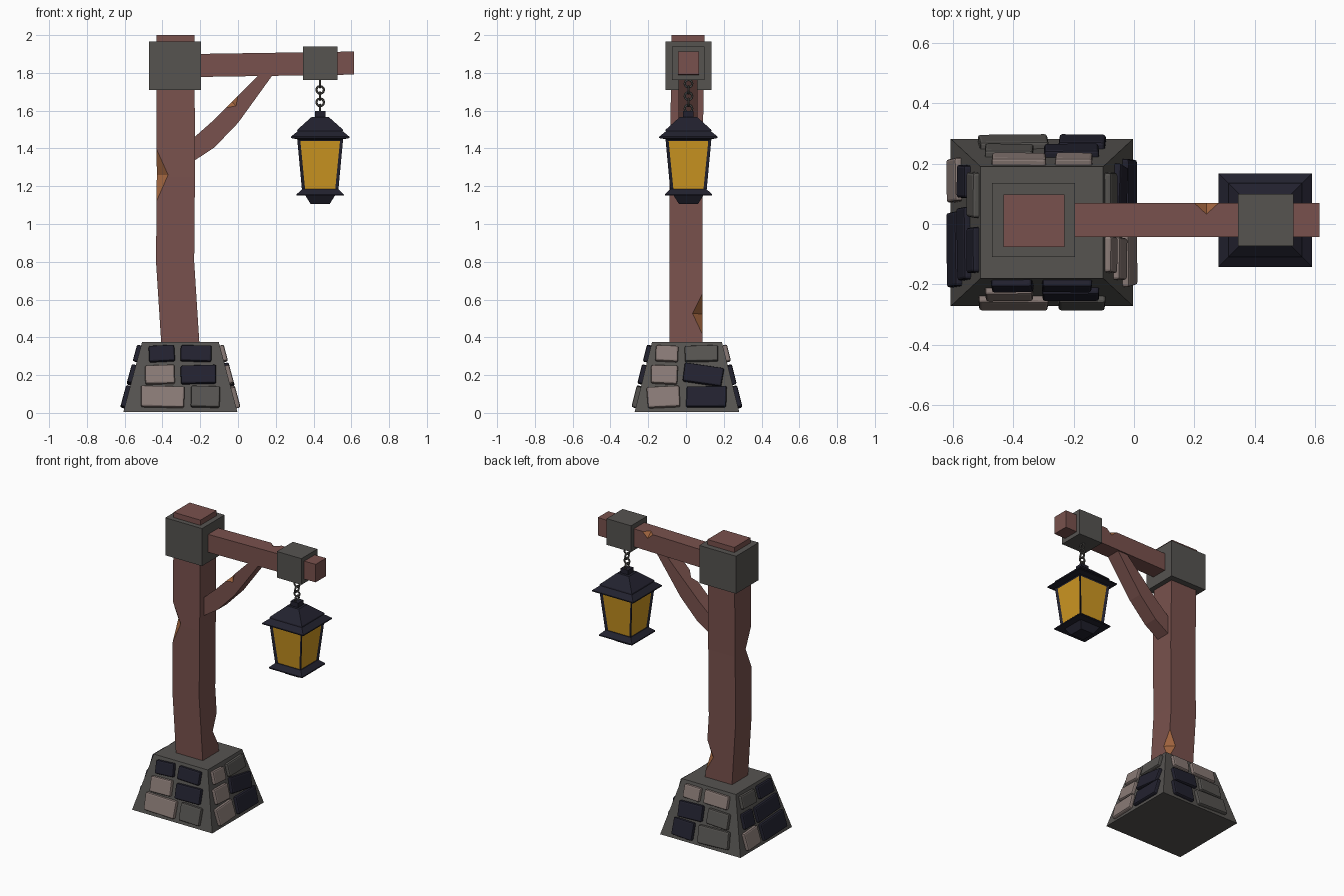
import bpy, bmesh, math, random
from mathutils import Vector

if "Cube" in bpy.data.objects:
    bpy.data.objects.remove(bpy.data.objects["Cube"])

random.seed(4)


def mat(name, r, g, b):
    m = bpy.data.materials.new(name)
    m.diffuse_color = (r, g, b, 1)
    m.use_nodes = True
    m.node_tree.nodes["Principled BSDF"].inputs["Base Color"].default_value = m.diffuse_color
    return m


WOOD = mat("brown wood", 0.19, 0.083, 0.074)
CHIP = mat("fresh orange wood", 0.36, 0.13, 0.05)
GREY = mat("grey stone", 0.092, 0.087, 0.081)
LIGHT = mat("light stone", 0.25, 0.195, 0.18)
DARK = mat("dark iron", 0.016, 0.0155, 0.028)
GLASS = mat("amber glass", 0.62, 0.31, 0.016)


def finish(bm, name, *mats):
    bmesh.ops.recalc_face_normals(bm, faces=bm.faces[:])
    me = bpy.data.meshes.new(name)
    bm.to_mesh(me)
    bm.free()
    for m in mats:
        me.materials.append(m)
    ob = bpy.data.objects.new(name, me)
    bpy.context.collection.objects.link(ob)
    return ob


def loft(sections):
    """Closed solid through a list of four-point sections."""
    bm = bmesh.new()
    rings = [[bm.verts.new(p) for p in s] for s in sections]
    bm.faces.new(rings[0])
    bm.faces.new(rings[-1])
    for a, b in zip(rings, rings[1:]):
        for i in range(4):
            j = (i + 1) % 4
            bm.faces.new((a[i], a[j], b[j], b[i]))
    bmesh.ops.recalc_face_normals(bm, faces=bm.faces[:])
    return bm


def rect(cx, cy, hx, hy, z):
    """Level rectangle given by centre, half sizes and height."""
    return [(cx + i * hx, cy + j * hy, z) for i, j in ((-1, -1), (1, -1), (1, 1), (-1, 1))]


def box(name, cx, cy, hx, hy, z0, z1, m):
    return finish(loft([rect(cx, cy, hx, hy, z) for z in (z0, z1)]), name, m)


def notch(ob, top, low, deep, inward):
    """Cut a V-shaped chip across an edge running from low to top."""
    top, low, inward = Vector(top), Vector(low), Vector(inward).normalized()
    mid = (top + low) / 2
    side = (top - low).cross(inward).normalized() * 0.15
    ring = [top, mid + inward * deep, low, mid - inward * deep]
    bm = loft([[p - side for p in ring], [p + side for p in ring]])
    for f in bm.faces:
        f.material_index = 1
    cutter = finish(bm, "chip_cutter", WOOD, CHIP)
    cutter.hide_render = True
    mod = ob.modifiers.new("chip", 'BOOLEAN')
    mod.operation = 'DIFFERENCE'
    mod.solver = 'EXACT'
    mod.object = cutter
    bpy.context.view_layer.objects.active = ob
    bpy.ops.object.modifier_apply(modifier=mod.name)
    bpy.data.objects.remove(cutter)


# Stone base core
BX, BY = -0.305, 0.005
finish(loft([rect(BX, BY, .302, .277, .005), rect(BX, BY, .203, .185, .375)]),
       "base_core", GREY)


def stone(name, t, n, dist, run, u, zc, w, h, tilt, m):
    """Rounded slab lying on a sloping side; u runs along t, n points outward."""
    slope = (Vector((0, 0, .37)) - n * run).normalized()
    out = (n * .37 + Vector((0, 0, run))).normalized()
    c = Vector((BX, BY, zc)) + t * u + n * (dist - run * zc / .37)
    ca, sa = math.cos(math.radians(tilt)), math.sin(math.radians(tilt))
    a, b = (t * ca + slope * sa) * w / 2, (slope * ca - t * sa) * h / 2
    corners = [c + a * i * random.uniform(.94, 1) + b * j * random.uniform(.94, 1)
               for i, j in ((-1, -1), (1, -1), (1, 1), (-1, 1))]
    bm = loft([[p - out * .02 for p in corners], [p + out * .024 for p in corners]])
    bmesh.ops.bevel(bm, geom=bm.edges[:], offset=.009, segments=2,
                    affect='EDGES', profile=.5)
    finish(bm, name, m)


# Two stones in each of three rows per side; colours run row by row from the bottom
KINDS = {"L": LIGHT, "D": DARK, "G": GREY}
for s, (side, colours) in enumerate((("front", "LGLDDD"), ("right", "LDLDLG"),
                                     ("back", "GDGDLL"), ("left", "DLDDDG"))):
    ang = math.pi / 2 * (s - 1)
    n = Vector((round(math.cos(ang)), round(math.sin(ang)), 0))
    t = Vector((abs(n.y), abs(n.x), 0))
    dist, run = (.302, .1) if n.x else (.277, .092)
    splits = ((.04, -.015, -.015), (-.02, -.035, -.03),
              (.04, -.01, .03), (.05, .065, 0))[s]
    for row, split in enumerate(splits):
        reach = .213 - .022 * row
        zc, h = .082 + .121 * row - .003 * row * row, .118 - .014 * row
        for k, (u0, u1) in enumerate(((-reach, split - .014), (split + .014, reach))):
            tilt = -9 if (side, row, k) == ("right", 1, 1) else random.uniform(-3, 3)
            stone(f"stone_{side}_{row + 1}_{k + 1}", t, n, dist, run, (u0 + u1) / 2,
                  zc, u1 - u0, h, tilt, KINDS[colours[row * 2 + k]])

# Slightly bent post with two chipped edges
post = finish(loft([rect(x, y, .101, .0865, z) for x, y, z in (
    (-.301, 0, .30), (-.333, 0, .80), (-.329, 0, 1.25), (-.331, .011, 2))]),
    "post", WOOD, CHIP)
notch(post, (-.431, -.086, 1.40), (-.431, -.087, 1.12), .043, (1, 1, 0))
notch(post, (-.221, .086, .63), (-.209, .086, .42), .036, (-1, -1, 0))

# Cross arm with a chip on its top back edge
arm = finish(loft([[(x, y, z + d) for y, d in ((-.043, 0), (.069, 0), (.069, .122), (-.043, .122))]
                   for x, z in ((-.30, 1.777), (.615, 1.791))]), "cross_arm", WOOD, CHIP)
notch(arm, (.28, .069, 1.908), (.20, .069, 1.907), .026, (0, -1, -1))

# Curved brace below the arm: upper and lower edge points
path = [(-.27, 1.425, -.27, 1.31), (-.14, 1.54, -.125, 1.405),
        (-.06, 1.62, 0, 1.535), (.125, 1.805, .195, 1.805)]
brace = finish(loft([[(xu, -.04, zu), (xu, .06, zu), (xl, .06, zl), (xl, -.04, zl)]
                     for xu, zu, xl, zl in path]), "brace", WOOD, CHIP)
notch(brace, (0, -.04, 1.68), (-.065, -.04, 1.615), .022, (.7, 1, -.7))

# Collars on post and arm
box("post_collar", -.333, .013, .138, .122, 1.71, 1.965, GREY)
box("arm_collar", .436, .013, .092, .086, 1.762, 1.94, GREY)

# Chain of alternating links
LX, LY = 0.435, 0.013
for k in range(5):
    bpy.ops.mesh.primitive_torus_add(
        major_radius=.02, minor_radius=.006, major_segments=12, minor_segments=6,
        location=(LX, LY, 1.743 - .033 * k),
        rotation=(math.pi / 2, 0, 0 if k % 2 else math.pi / 2))
    link = bpy.context.object
    link.name = f"chain_link_{k + 1}"
    link.data.materials.append(GREY)


def square_stack(*profile):
    return loft([rect(LX, LY, h, h, z) for h, z in profile])


# Lantern roof, cap and foot
finish(square_stack((.118, 1.448), (.155, 1.455), (.155, 1.462), (.108, 1.50)),
       "lantern_eave", DARK)
finish(square_stack((.122, 1.492), (.12, 1.50), (.045, 1.567)), "lantern_roof", DARK)
finish(square_stack((.028, 1.56), (.028, 1.598)), "lantern_cap", DARK)
finish(square_stack((.125, 1.15), (.125, 1.157), (.095, 1.185)), "lantern_lip", DARK)
finish(square_stack((.05, 1.105), (.08, 1.153)), "lantern_foot", DARK)

# Lantern body: glass panes inset in the dark frame
bm = square_stack((.095, 1.165), (.122, 1.455))
panes = [f for f in bm.faces if abs(f.normal.z) < .5]
bmesh.ops.inset_individual(bm, faces=panes, thickness=.023, depth=-.008)
for f in panes:
    f.material_index = 1
finish(bm, "lantern_body", DARK, GLASS)
